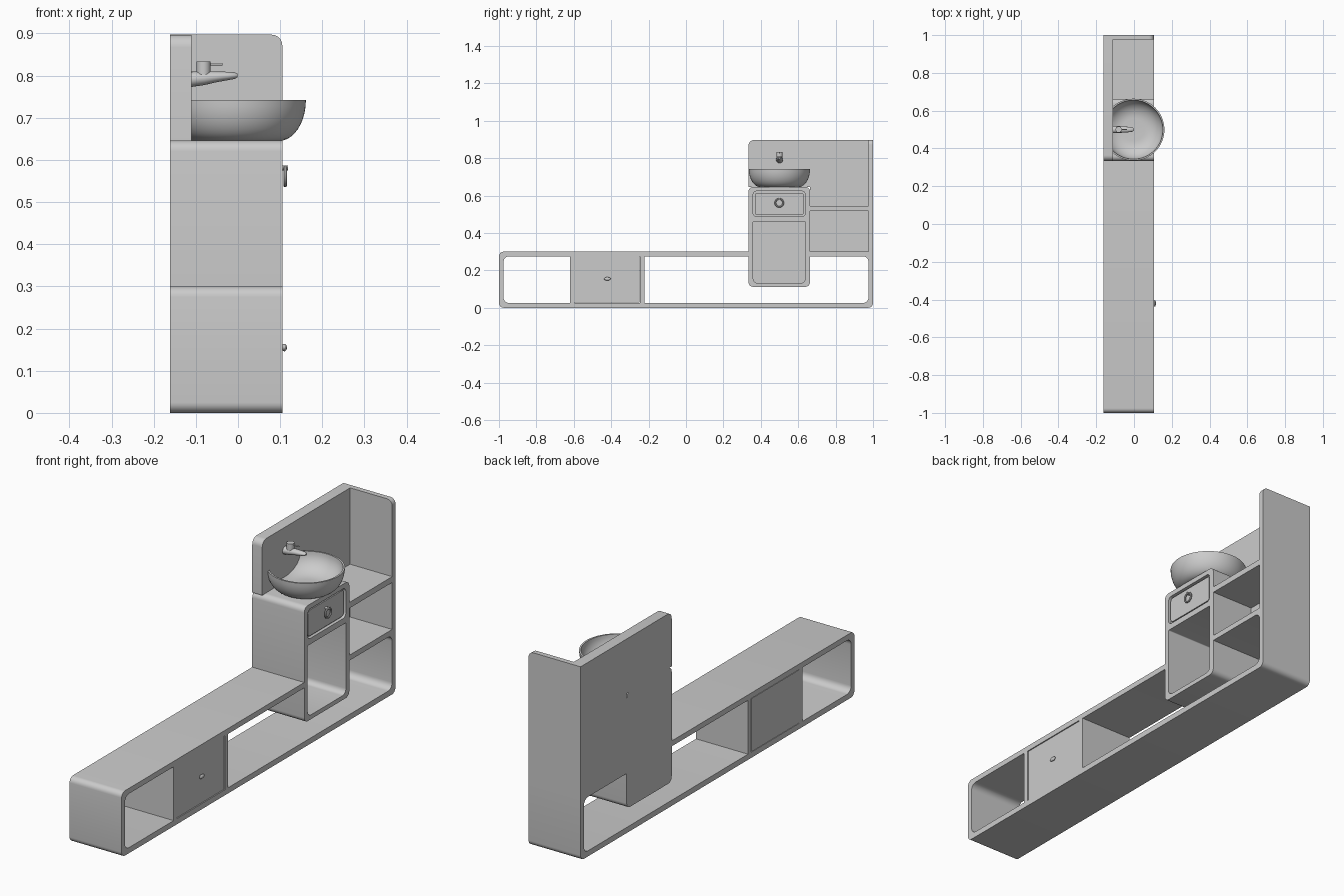
import bpy, bmesh, math
from mathutils import Matrix, Vector

if "Cube" in bpy.data.objects:
    bpy.data.objects.remove(bpy.data.objects["Cube"])

XB, XF, XP = -0.161, 0.105, -0.11   # back, front, face of the back panel


def finish(obj, angle=35):
    bpy.ops.object.select_all(action='DESELECT')
    obj.select_set(True)
    bpy.context.view_layer.objects.active = obj
    bpy.ops.object.shade_smooth_by_angle(angle=math.radians(angle))
    return obj


def from_bmesh(name, bm):
    bmesh.ops.recalc_face_normals(bm, faces=bm.faces)
    me = bpy.data.meshes.new(name)
    bm.to_mesh(me)
    bm.free()
    obj = bpy.data.objects.new(name, me)
    bpy.context.collection.objects.link(obj)
    return finish(obj)


def rounded(corners, seg=6):
    """Corners are (u, v) or (u, v, radius), all right angles."""
    pts, n = [], len(corners)
    for i, c in enumerate(corners):
        p = Vector(c[:2])
        if len(c) < 3:
            pts.append(p)
            continue
        a = (Vector(corners[i - 1][:2]) - p).normalized() * c[2]
        b = (Vector(corners[(i + 1) % n][:2]) - p).normalized() * c[2]
        for k in range(seg + 1):
            t = math.pi / 2 * k / seg
            pts.append(p + a * (1 - math.sin(t)) + b * (1 - math.cos(t)))
    return pts


def rect(u0, u1, v0, v1, r=0.0, top=None):
    t = r if top is None else top
    cs = [(u0, v0, r), (u1, v0, r), (u1, v1, t), (u0, v1, t)]
    return [c if c[2] else c[:2] for c in cs]


YZ = Matrix(((0, 0, 1, 0), (1, 0, 0, 0), (0, 1, 0, 0), (0, 0, 0, 1)))
XZ = Matrix(((1, 0, 0, 0), (0, 0, -1, 0), (0, 1, 0, 0), (0, 0, 0, 1)))


def plate(name, loops, d0, d1, plane=YZ):
    """Extrude outlines (later loops are holes) between two depths."""
    cu = bpy.data.curves.new(name, 'CURVE')
    cu.dimensions, cu.fill_mode = '2D', 'BOTH'
    cu.extrude = abs(d1 - d0) / 2
    for loop in loops:
        pts = rounded(loop)
        sp = cu.splines.new('POLY')
        sp.points.add(len(pts) - 1)
        for q, p in zip(sp.points, pts):
            q.co = (p.x, p.y, 0, 1)
        sp.use_cyclic_u = True
    tmp = bpy.data.objects.new(name + "_outline", cu)
    bpy.context.collection.objects.link(tmp)
    dg = bpy.context.evaluated_depsgraph_get()
    me = bpy.data.meshes.new_from_object(tmp.evaluated_get(dg))
    bm = bmesh.new()
    bm.from_mesh(me)
    bpy.data.objects.remove(tmp)
    bmesh.ops.remove_doubles(bm, verts=bm.verts, dist=1e-5)
    mid = (d0 + d1) / 2 * (-1 if plane is XZ else 1)
    bm.transform(plane @ Matrix.Translation((0, 0, mid)))
    return from_bmesh(name, bm)


def loft_x(name, sections, seg=20):
    """Elliptic sections (x, z, half width, half height) at y = 0.5."""
    bm = bmesh.new()
    rings = []
    for x, z, w, h in sections:
        rings.append([bm.verts.new((x, 0.5 + w * math.cos(a), z + h * math.sin(a)))
                      for a in (2 * math.pi * k / seg for k in range(seg))])
    for r0, r1 in zip(rings, rings[1:]):
        for k in range(seg):
            bm.faces.new((r0[k], r0[(k + 1) % seg], r1[(k + 1) % seg], r1[k]))
    bm.faces.new(rings[0])
    bm.faces.new(rings[-1])
    return from_bmesh(name, bm)


def cylinder(name, loc, r, depth, rot=(0, 0, 0)):
    bpy.ops.mesh.primitive_cylinder_add(vertices=24, radius=r, depth=depth, location=loc, rotation=rot)
    bpy.context.object.name = name
    return finish(bpy.context.object)


# long low frame, broken where the vanity cabinet passes through
plate("bench_frame", [[
    (.334, .3), (-1, .3, .025), (-1, 0, .025), (1, 0, .025), (1, .3), (.663, .3),
    (.663, .275), (.976, .275, .03), (.976, .026, .03), (-.976, .026, .03),
    (-.976, .275, .03), (.334, .275)]], XB, XF)

# tall end wall, back panel and shelf
plate("end_wall", [[(XB, .3), (XF, .3), (XF, .897, .025), (XB, .897)]], .976, 1, XZ)
plate("back_panel", [[(.334, .645), (.334, .897, .03), (.976, .897), (.976, .3),
                      (.663, .3), (.663, .645)]], XB, XP)
plate("shelf", [rect(.663, .976, .517, .544)], XP, XF)

# vanity cabinet with an open niche and a drawer
plate("vanity_cabinet", [rect(.334, .663, .112, .646, .025),
                         rect(.359, .638, .132, .46, .025, .004),
                         rect(.359, .638, .487, .624, .02)], -.14, XF)
plate("vanity_back", [rect(.334, .663, .112, .646, .025)], XB, -.14)
plate("drawer_front", [rect(.368, .629, .496, .615, .014)], -.1, .1)
plate("drawer_surround", [rect(.359, .638, .487, .624, .02)], -.12, .09)

# drawer ring pull
bpy.ops.mesh.primitive_torus_add(location=(.112, .4985, .561), rotation=(0, math.pi / 2, 0),
                                 major_radius=.021, minor_radius=.0045,
                                 major_segments=32, minor_segments=10)
bpy.context.object.name = "ring_pull"
finish(bpy.context.object)
cylinder("ring_peg", (.107, .4985, .581), .006, .022, (0, math.pi / 2, 0))

# closed cupboard inside the bench
for side, y in (("left", -.62), ("right", -.246)):
    plate("cupboard_side_" + side, [rect(y, y + .023, .026, .275)], XB, XF)
plate("cupboard_door", [rect(-.595, -.248, .028, .273)], XB, .102)
bpy.ops.mesh.primitive_uv_sphere_add(segments=20, ring_count=12, location=(.11, -.42, .155))
knob = bpy.context.object
knob.name, knob.scale = "cupboard_knob", (.006, .018, .009)
finish(knob)
cylinder("knob_stem", (.104, -.42, .155), .005, .012, (0, math.pi / 2, 0))

# round wash bowl, trimmed where it meets the back panel
bm = bmesh.new()
N = 10
steps = [math.pi / 2 * k / N for k in range(N + 1)]
profile = [(0, .645)] + [(.1 + .064 * math.sin(t), .742 - .097 * math.cos(t)) for t in steps]
profile += [(.06 + .096 * math.sin(t), .742 - .085 * math.cos(t)) for t in reversed(steps)]
profile.append((0, .657))
vs = [bm.verts.new((-.003 + r, .4995, z)) for r, z in profile]
es = [bm.edges.new(p) for p in zip(vs, vs[1:])]
bmesh.ops.spin(bm, geom=vs + es, cent=(-.003, .4995, 0), axis=(0, 0, 1),
               angle=2 * math.pi, steps=64, use_merge=True)
bmesh.ops.remove_doubles(bm, verts=bm.verts, dist=1e-5)
bmesh.ops.bisect_plane(bm, geom=bm.verts[:] + bm.edges[:] + bm.faces[:],
                       plane_co=(-.112, 0, 0), plane_no=(-1, 0, 0), clear_outer=True)
from_bmesh("wash_bowl", bm)

# wall tap: spout, handle body and lever
loft_x("tap_spout", [(-.112, .791, .018, .018), (-.08, .794, .018, .0165), (-.05, .797, .016, .0125),
                     (-.025, .799, .014, .010), (-.008, .8, .011, .008), (-.001, .8, .006, .004)])
cylinder("tap_handle", (-.0815, .5, .818), .0165, .032)
cylinder("tap_lever", (-.055, .5, .827), .003, .036, (0, math.pi / 2, 0))
